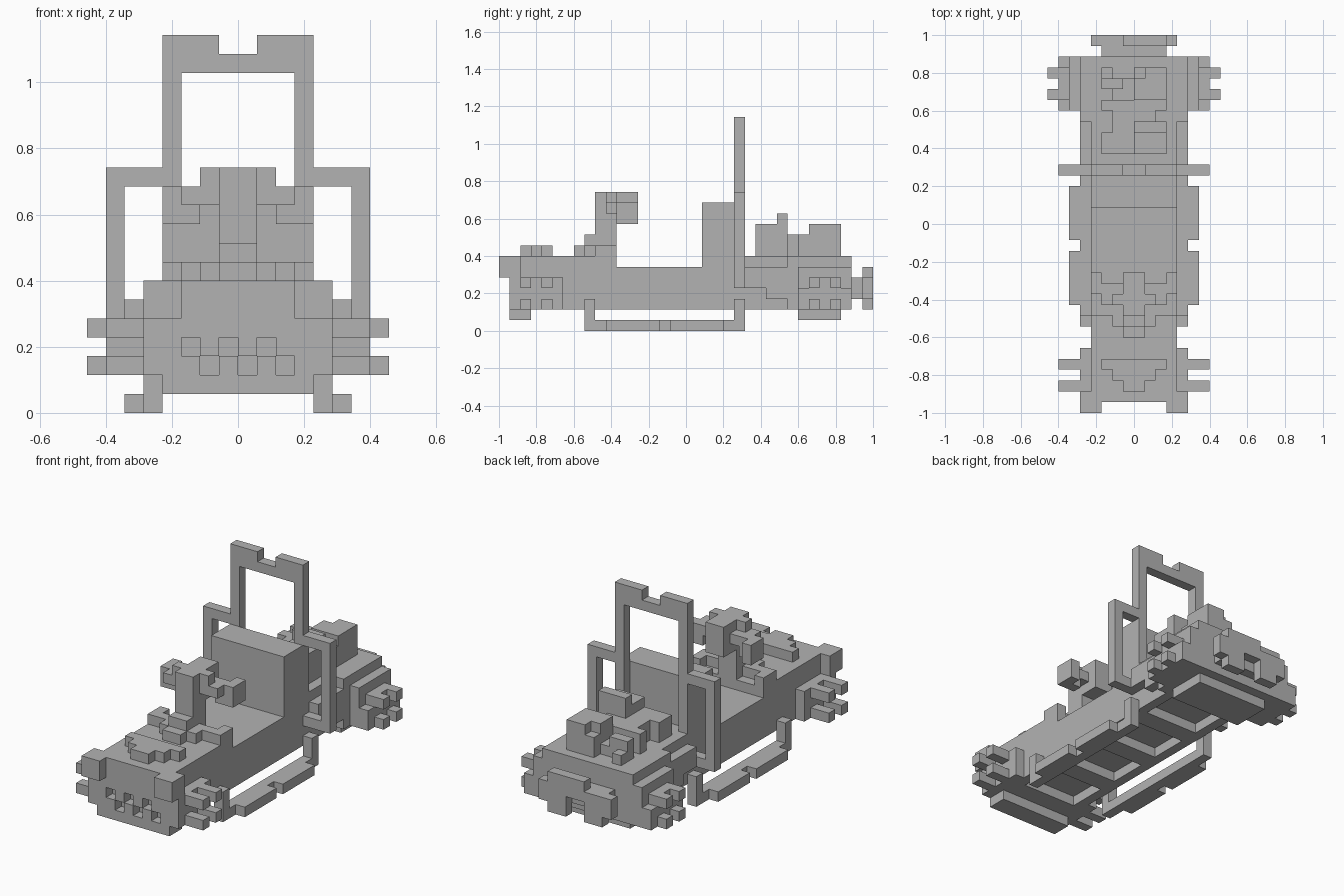
import bpy, bmesh
from itertools import product

cube = bpy.data.objects.get("Cube")
if cube:
    bpy.data.objects.remove(cube)

U = 2 / 35  # one block

grey = bpy.data.materials.new("plain grey")
grey.use_nodes = True
colour = (0.45, 0.45, 0.45, 1)
grey.diffuse_color = colour
grey.node_tree.nodes["Principled BSDF"].inputs["Base Color"].default_value = colour


def cells(boxes):
    """Unit cells filled by boxes given as x0, x1, y0, y1, z0, z1."""
    return {c for x0, x1, y0, y1, z0, z1 in boxes
            for c in product(range(x0, x1), range(y0, y1), range(z0, z1))}


def both(*boxes):
    """Boxes plus their mirror images across the centre plane."""
    return list(boxes) + [(-b[1], -b[0], *b[2:]) for b in boxes]


def part(name, boxes, cuts=()):
    """Outer skin of a block-built part, with coplanar faces merged."""
    solid = cells(boxes) - cells(cuts)
    bm = bmesh.new()
    known = {}

    def vert(p):
        if p not in known:
            known[p] = bm.verts.new((p[0] * U, (p[1] - 17.5) * U, p[2] * U))
        return known[p]

    for c in solid:
        for axis, side in product(range(3), (0, 1)):
            near = list(c)
            near[axis] += 2 * side - 1
            if tuple(near) in solid:
                continue
            a, b = (axis + 1) % 3, (axis + 2) % 3
            ring = []
            for da, db in ((0, 0), (1, 0), (1, 1), (0, 1)):
                p = list(c)
                p[axis] += side
                p[a] += da
                p[b] += db
                ring.append(vert(tuple(p)))
            bm.faces.new(ring if side else ring[::-1])
    bmesh.ops.dissolve_limit(bm, angle_limit=0.01, verts=bm.verts, edges=bm.edges)
    mesh = bpy.data.meshes.new(name)
    bm.to_mesh(mesh)
    bm.free()
    mesh.materials.append(grey)
    obj = bpy.data.objects.new(name, mesh)
    bpy.context.collection.objects.link(obj)


# Hull: nose, cockpit floor, seat back and rear deck, with floor and grille recesses
hull = [(-4, 4, 1, 33, 2, 6), (-4, 4, 1, 11, 6, 7), (-4, 4, 19, 22, 6, 12),
        (-4, 4, 22, 33, 6, 7), (-5, 5, 1, 6, 2, 5), (-5, 5, 27, 33, 2, 7)]
hull += both((4, 5, 23, 27, 4, 6), (4, 5, 25, 27, 3, 4))
floor_pockets = [(-3, 3, y, y + 4, 2, 3) for y in range(5, 27, 6)]
grille = [(x, x + 1, 1, 2, 3 - (x + 3) % 2, 4 - (x + 3) % 2) for x in range(-3, 3)]
part("hull", hull, floor_pockets + grille)

# Nose details
part("headlights", both((3, 5, 0, 2, 5, 7)))
part("front_bumper", [(-4, 4, 1, 3, 1, 2)])
part("hood_ornament", [(-i, i, i + 1, i + 2, 7, 8) for i in (1, 2, 3)])
part("front_axle_pegs", both(*[(5, 7, y, y + 1, z, z + 1)
                               for y in (2, 4) for z in (2, 4)]))

# Dashboard and steering head
part("dashboard", [(-1, 1, 7, 11, 7, 8), (-1, 1, 8, 11, 8, 9)]
     + both((1, 2, 8, 10, 7, 8), (2, 3, 9, 10, 7, 8), (3, 4, 9, 11, 7, 8)))
part("steering_column", [(-1, 1, 9, 11, 9, 10)])
part("steering_head", [(-1, 1, 9, 13, 10, 13)]
     + both((1, 3, 10, 12, 11, 12), (1, 2, 10, 11, 12, 13),
            (3, 4, 11, 13, 10, 12), (2, 3, 11, 12, 10, 11)))

# Roll bar with side frames
part("roll_bar", [(-4, 4, 22, 23, 7, 20)],
     [(-3, 3, 22, 23, 7, 18), (-1, 1, 22, 23, 19, 20)])
part("side_frames", both((4, 7, 22, 23, 4, 13)), both((4, 6, 22, 23, 5, 12)))

# Side runners
part("side_runners", both((4, 5, 8, 23, 0, 1), (4, 5, 8, 9, 1, 3), (4, 5, 22, 23, 1, 3),
                          (5, 6, 10, 15, 0, 1), (5, 6, 16, 21, 0, 1)))

# Engine blocks on the rear deck
part("engine_front", [(-3, 3, 24, 26, 7, 9), (0, 3, 24, 27, 7, 10),
                      (0, 3, 26, 27, 10, 11), (-2, 2, 26, 29, 7, 9)],
     [(3, 4, 24, 25, 7, 10)])
part("engine_rear", [(0, 3, 29, 32, 7, 10), (-3, -1, 30, 31, 7, 9), (-2, 0, 29, 31, 7, 8),
                     (-3, -2, 28, 29, 7, 9), (2, 3, 28, 29, 7, 9), (-3, -2, 31, 32, 7, 8)],
     [(0, 1, 31, 32, 9, 10)])

# Rear hubs, skid and bumper
part("rear_hubs", both((5, 6, 28, 33, 2, 6), (6, 7, 28, 33, 2, 5)),
     both((6, 7, 28, 29, 4, 5), (6, 7, 32, 33, 4, 5)))
part("rear_axle_pegs", both(*[(7, 8, y, y + 1, z, z + 1)
                              for y in (29, 31) for z in (2, 4)]))
part("rear_skid", [(-4, 4, 28, 32, 1, 2)])
part("rear_bumper", [(-3, 3, 33, 34, 3, 5), (-4, -1, 34, 35, 3, 5), (-1, 3, 34, 35, 4, 6),
                     (3, 4, 34, 35, 3, 5), (-3, -1, 34, 35, 2, 3), (1, 3, 34, 35, 2, 4)])
